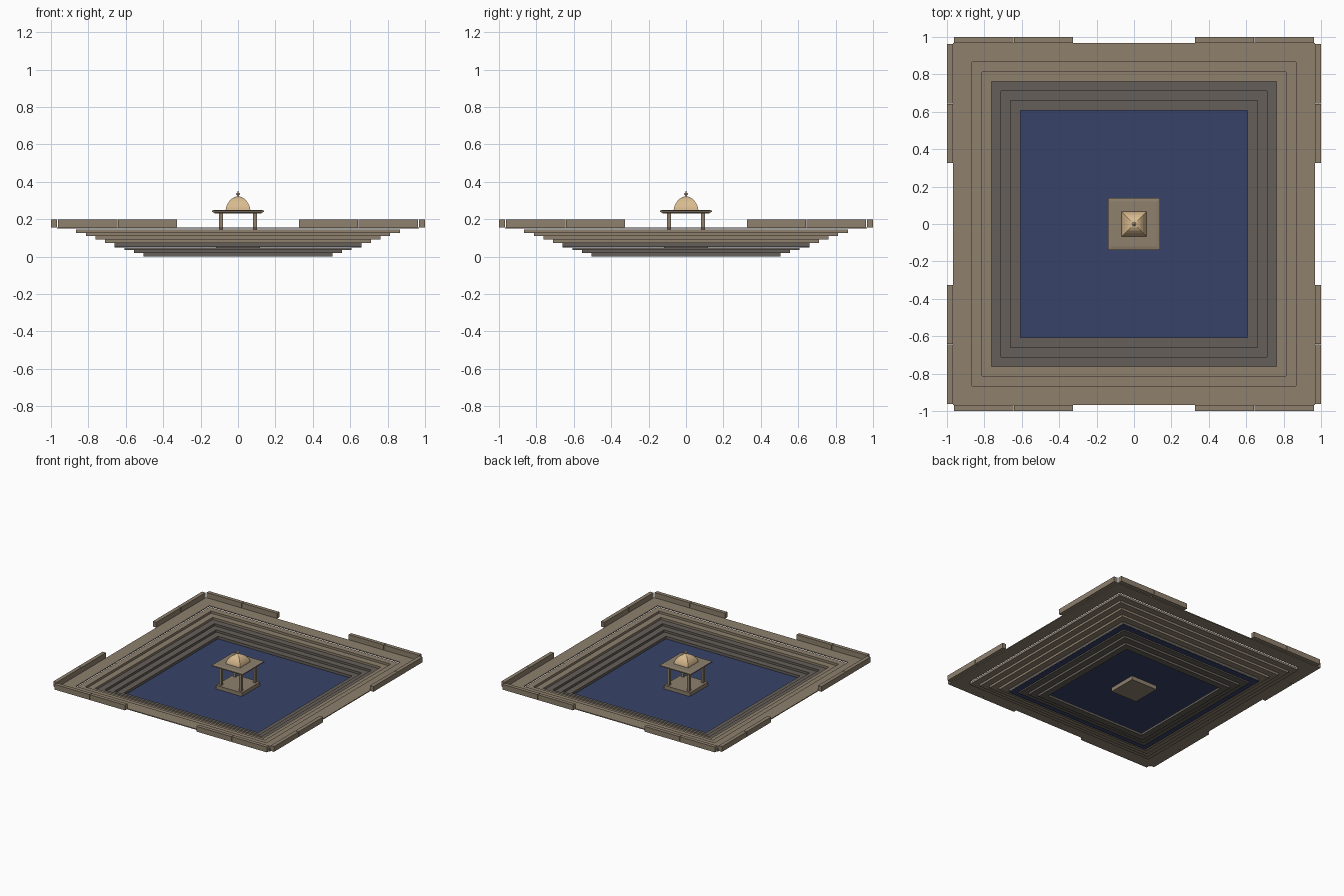
import bpy, bmesh, math
from mathutils import Vector

if "Cube" in bpy.data.objects:
    bpy.data.objects.remove(bpy.data.objects["Cube"])


def mat(name, r, g, b):
    def lin(c):
        c /= 255
        return c / 12.92 if c <= 0.04045 else ((c + 0.055) / 1.055) ** 2.4
    m = bpy.data.materials.new(name)
    m.diffuse_color = (lin(r), lin(g), lin(b), 1)
    m.use_nodes = True
    m.node_tree.nodes["Principled BSDF"].inputs["Base Color"].default_value = m.diffuse_color
    return m


STONE = mat("sandstone", 142, 128, 109)
WET = mat("wet stone", 101, 95, 88)
WATER = mat("water blue", 55, 66, 104)
DOME = mat("pale gold stone", 217, 187, 143)


def finish(name, bm, *mats):
    bmesh.ops.recalc_face_normals(bm, faces=bm.faces)
    me = bpy.data.meshes.new(name)
    bm.to_mesh(me)
    bm.free()
    for m in mats:
        me.materials.append(m)
    ob = bpy.data.objects.new(name, me)
    bpy.context.collection.objects.link(ob)
    return ob


def box(name, x0, x1, y0, y1, z0, z1, m):
    bm = bmesh.new()
    bmesh.ops.create_cube(bm, size=1)
    for v in bm.verts:
        v.co = Vector((x0 if v.co.x < 0 else x1,
                       y0 if v.co.y < 0 else y1,
                       z0 if v.co.z < 0 else z1))
    return finish(name, bm, m)


def loft(name, profile, sides, m, closed=False, extra=()):
    """Stack of regular loops; profile holds (half width, z)."""
    bm = bmesh.new()
    k = 1 / math.cos(math.pi / sides)
    loops = []
    for r, z in profile:
        loops.append([bm.verts.new((r * k * math.cos(math.tau * (i + .5) / sides),
                                    r * k * math.sin(math.tau * (i + .5) / sides), z))
                      for i in range(sides)])
    pairs = list(zip(loops, loops[1:]))
    if closed:
        pairs.append((loops[-1], loops[0]))
    else:
        bm.faces.new(loops[0])
        bm.faces.new(loops[-1])
    for a, b in pairs:
        for i in range(sides):
            j = (i + 1) % sides
            bm.faces.new((a[i], a[j], b[j], b[i]))
    return finish(name, bm, m, *extra)


def ring(name, inner, outer, z0, z1, m, extra=()):
    return loft(name, [(inner, z0), (outer, z0), (outer, z1), (inner, z1)],
                4, m, True, extra)


# stepped basin, from the lowest step up
levels = [0, .0185, .036, .052, .073, .0915, .1095, .1275, .146]
for k in range(8):
    outer = .505 + .0515 * k
    top = levels[k + 1] if k != 2 else .047
    if k < 4:
        ring("wet_step", outer - .0515, outer, levels[k], top, WET)
    else:
        step = ring("step", outer - .0515, outer, levels[k], top, STONE, (WET,))
        if k < 6:  # damp stone on the tops and inner risers
            for p in step.data.polygons:
                if p.normal.z > .5 or p.normal.dot(p.center) < -.1:
                    p.material_index = 1

# paved rim around the basin
ring("rim", .865, .967, .150, .157, STONE)

# water sheet
box("water", -.66, .66, -.66, .66, .047, .050, WATER)

# parapet blocks, two each side of every entrance
for s in (-1, 1):
    for t in (-1, 1):
        for a, b in ((.325, .641), (.645, .962)):
            u = sorted((s * a, s * b))
            v = sorted((t * .969, t * 1.0))
            box("parapet", *u, *v, .155, .198, STONE)
            box("parapet", *v, *u, .155, .198, STONE)

# pavilion
box("pavilion_base", -.118, .118, -.118, .118, .015, .08, STONE)
for sx in (-1, 1):
    for sy in (-1, 1):
        x, y = sx * .09, sy * .09
        box("pillar", x - .011, x + .011, y - .011, y + .011, .08, .232, STONE)
loft("roof", [(.125, .230), (.125, .236), (.14, .238), (.14, .246), (.12, .25)],
     4, STONE)
loft("dome", [(.066, .249), (.064, .262), (.058, .278), (.048, .295),
              (.034, .310), (.018, .319), (.005, .322)], 4, DOME)
loft("finial", [(.004, .320), (.004, .327), (.010, .333), (.010, .338),
                (.004, .344), (.001, .352)], 8, DOME)
